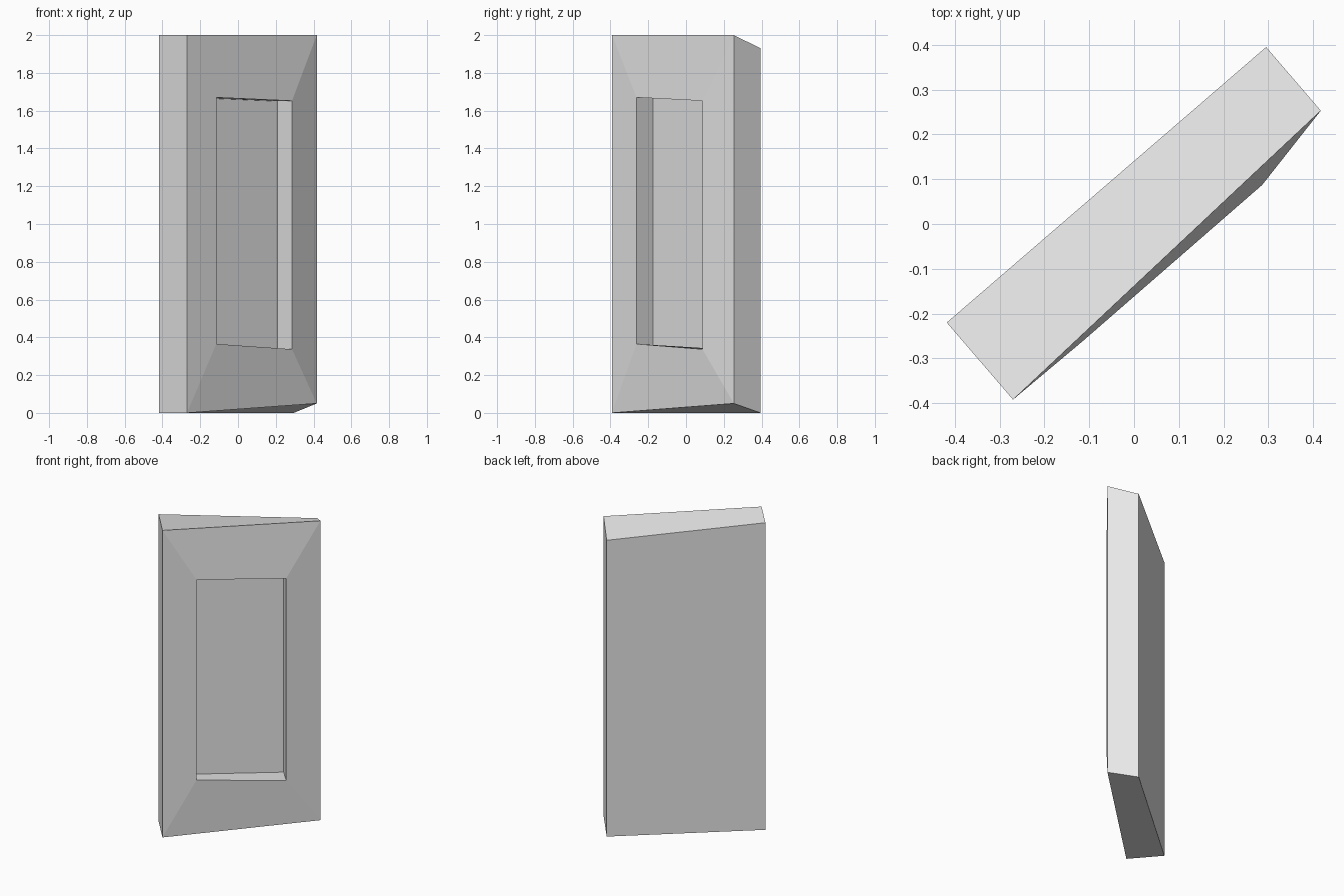
import bpy
import bmesh
from mathutils import Vector

cube = bpy.data.objects.get("Cube")
if cube:
    bpy.data.objects.remove(cube, do_unlink=True)

# Single plain grey colour
grey = bpy.data.materials.new("plain_grey")
grey.use_nodes = True
grey.diffuse_color = (0.8, 0.8, 0.8, 1)
grey.node_tree.nodes["Principled BSDF"].inputs["Base Color"].default_value = (0.8, 0.8, 0.8, 1)


def ring(bm, left, right, left_z, right_z):
    """Four corners of an upright panel: bottom left, bottom right, top right, top left."""
    corners = [(*left, left_z[0]), (*right, right_z[0]),
               (*right, right_z[1]), (*left, left_z[1])]
    return [bm.verts.new(Vector(c)) for c in corners]


def bridge(bm, a, b):
    """Join two rings with four quads."""
    for i in range(4):
        j = (i + 1) % 4
        bm.faces.new((a[i], a[j], b[j], b[i]))


bm = bmesh.new()

# Rings run from the back, round the outer edge, to the recess floor
back = ring(bm, (-0.418, -0.22), (0.295, 0.395), (0, 2), (0, 1.93))
front = ring(bm, (-0.27, -0.392), (0.417, 0.253), (0, 2), (0.05, 2))
opening = ring(bm, (-0.115, -0.262), (0.286, 0.087), (0.365, 1.67), (0.337, 1.652))
floor = ring(bm, (-0.193, -0.175), (0.21, 0.17), (0.35, 1.667), (0.339, 1.65))

rings = [back, front, opening, floor]
for a, b in zip(rings, rings[1:]):
    bridge(bm, a, b)
bm.faces.new(back)
bm.faces.new(floor)
bmesh.ops.recalc_face_normals(bm, faces=bm.faces)

# Leaning slab with a recessed panel
mesh = bpy.data.meshes.new("recessed_slab")
bm.to_mesh(mesh)
bm.free()
mesh.materials.append(grey)
slab = bpy.data.objects.new("recessed_slab", mesh)
bpy.context.collection.objects.link(slab)
